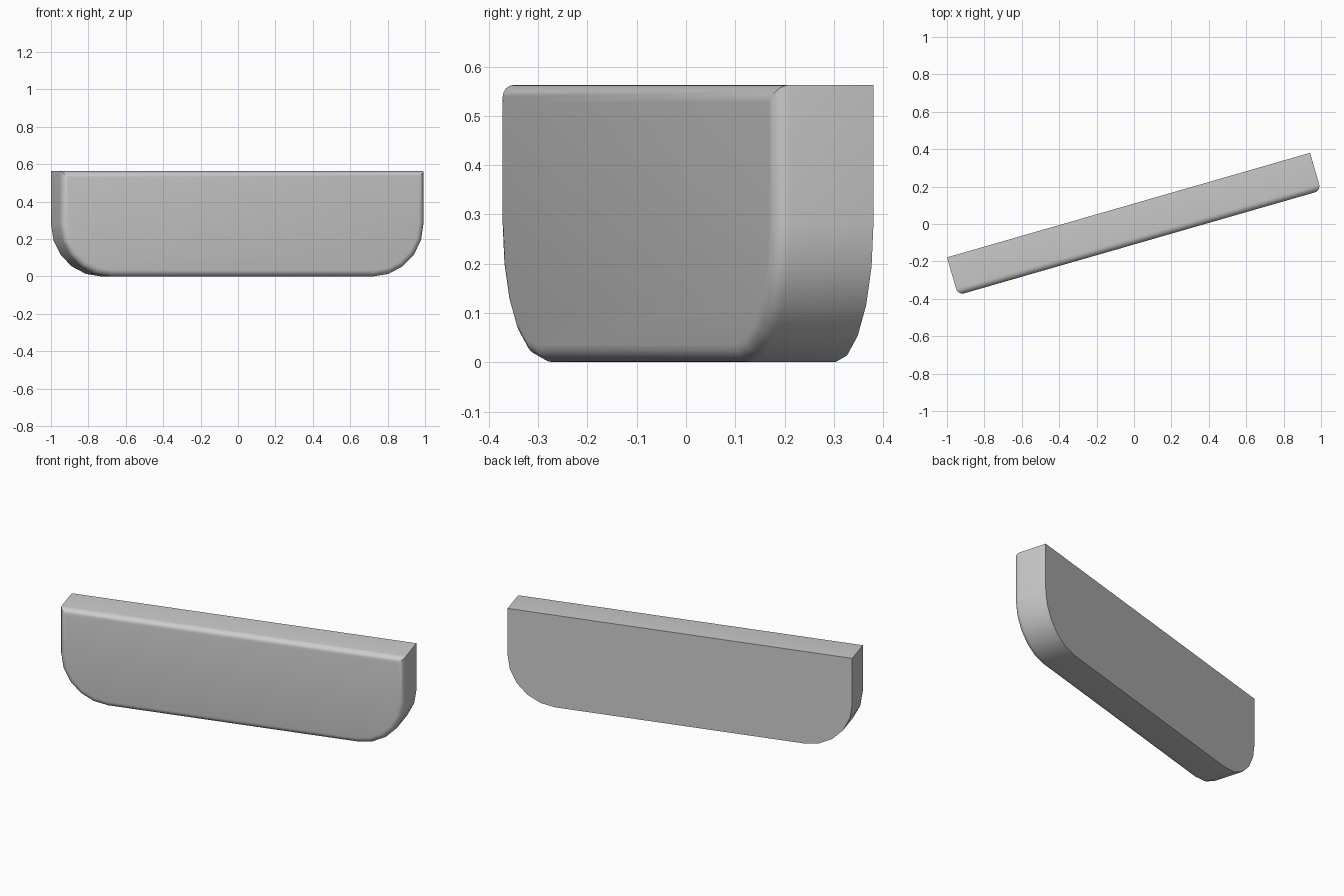
import bpy, bmesh, math
from mathutils import Matrix

if "Cube" in bpy.data.objects:
    bpy.data.objects.remove(bpy.data.objects["Cube"])

L, D, H = 2.02, 0.21, 0.563   # length, depth, height
R, SEG = 0.28, 5              # lower corner radius and facets
BEV = 0.035                   # rounding of the front rim
ANGLE = math.radians(16.06)   # turn about the vertical axis

# Profile: flat top, rounded lower corners
right = [(L / 2 - R + R * math.sin(t), R - R * math.cos(t))
         for t in (math.pi / 2 * i / SEG for i in range(SEG + 1))]
right.append((L / 2, H))
profile = right + [(-x, z) for x, z in reversed(right)]

# Panel: extrude the profile from front to back
bm = bmesh.new()
front = bm.faces.new([bm.verts.new((x, -D / 2, z)) for x, z in profile])
n = len(profile)
back_verts = [bm.verts.new((x, D / 2, z)) for x, z in profile]
fv = list(front.verts)
for i in range(n):
    j = (i + 1) % n
    bm.faces.new((fv[i], back_verts[i], back_verts[j], fv[j]))
bm.faces.new(list(reversed(back_verts)))
bmesh.ops.recalc_face_normals(bm, faces=bm.faces)

# Round the front rim only
bmesh.ops.bevel(bm, geom=list(front.edges), offset=BEV, offset_type='OFFSET',
                segments=5, profile=0.5, affect='EDGES', clamp_overlap=True)
bm.transform(Matrix.Rotation(ANGLE, 4, 'Z'))

mesh = bpy.data.meshes.new("rounded_panel")
bm.to_mesh(mesh)
bm.free()
panel = bpy.data.objects.new("rounded_panel", mesh)
bpy.context.collection.objects.link(panel)
bpy.context.view_layer.objects.active = panel
panel.select_set(True)
bpy.ops.object.shade_smooth_by_angle(angle=math.radians(30))
